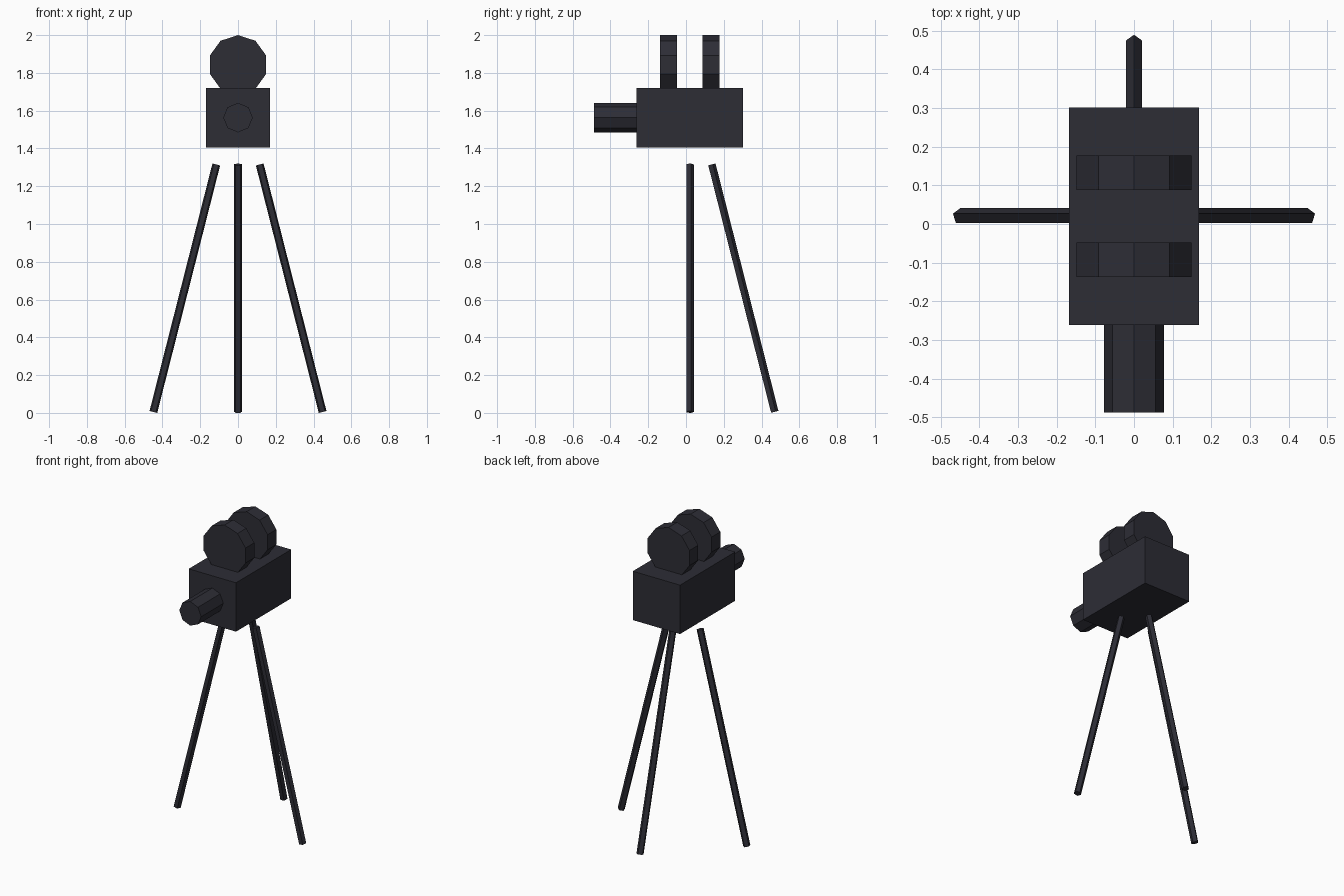
import bpy
import math
from mathutils import Vector

cube = bpy.data.objects.get("Cube")
if cube:
    bpy.data.objects.remove(cube, do_unlink=True)

# One dark metal colour for the whole model
metal = bpy.data.materials.new("dark_metal")
metal.use_nodes = True
colour = (0.026, 0.026, 0.036, 1.0)
metal.diffuse_color = colour
metal.node_tree.nodes["Principled BSDF"].inputs["Base Color"].default_value = colour


def finish(name):
    obj = bpy.context.object
    obj.name = name
    obj.data.name = name
    obj.data.materials.append(metal)
    return obj


def prism(name, sides, radius, length, centre, rotation):
    """Flat-sided cylinder whose first corner points along its local +y."""
    bpy.ops.mesh.primitive_cylinder_add(
        vertices=sides, radius=radius, depth=length,
        location=centre, rotation=rotation)
    return finish(name)


# Camera body
BACK, FRONT = 0.301, -0.261
BOTTOM, TOP = 1.405, 1.72
bpy.ops.mesh.primitive_cube_add(
    size=1, location=(0, (BACK + FRONT) / 2, (BOTTOM + TOP) / 2))
body = finish("camera_body")
body.scale = (0.337, BACK - FRONT, TOP - BOTTOM)
bpy.ops.object.transform_apply(location=False, rotation=False, scale=True)

# Lens barrel, set into the front of the body
LENS_FRONT = -0.487
inset = 0.02
lens_length = FRONT + inset - LENS_FRONT
prism("lens", 8, 0.078, lens_length,
      (0, LENS_FRONT + lens_length / 2, 1.563), (math.pi / 2, 0, 0))

# Two film reels standing on the body
REEL_RADIUS = 0.157
for name, y in (("front_reel", -0.092), ("rear_reel", 0.133)):
    prism(name, 10, REEL_RADIUS, 0.089,
          (0, y, 2 - REEL_RADIUS), (math.pi / 2, 0, 0))

# Tripod legs, spreading from a common axis to the left, right and back
HUB_Y = 0.02
HEAD, FOOT = Vector((0.115, 1.315)), Vector((0.448, 0.005))
middle = (HEAD + FOOT) / 2
leg_length = (HEAD - FOOT).length
tilt = math.atan2(FOOT.x - HEAD.x, HEAD.y - FOOT.y)
for name, dx, dy in (("left_leg", 1, 0), ("right_leg", -1, 0), ("rear_leg", 0, 1)):
    prism(name, 5, 0.022, leg_length,
          (dx * middle.x, HUB_Y + dy * middle.x, middle.y),
          (dy * tilt, -dx * tilt, 0))
